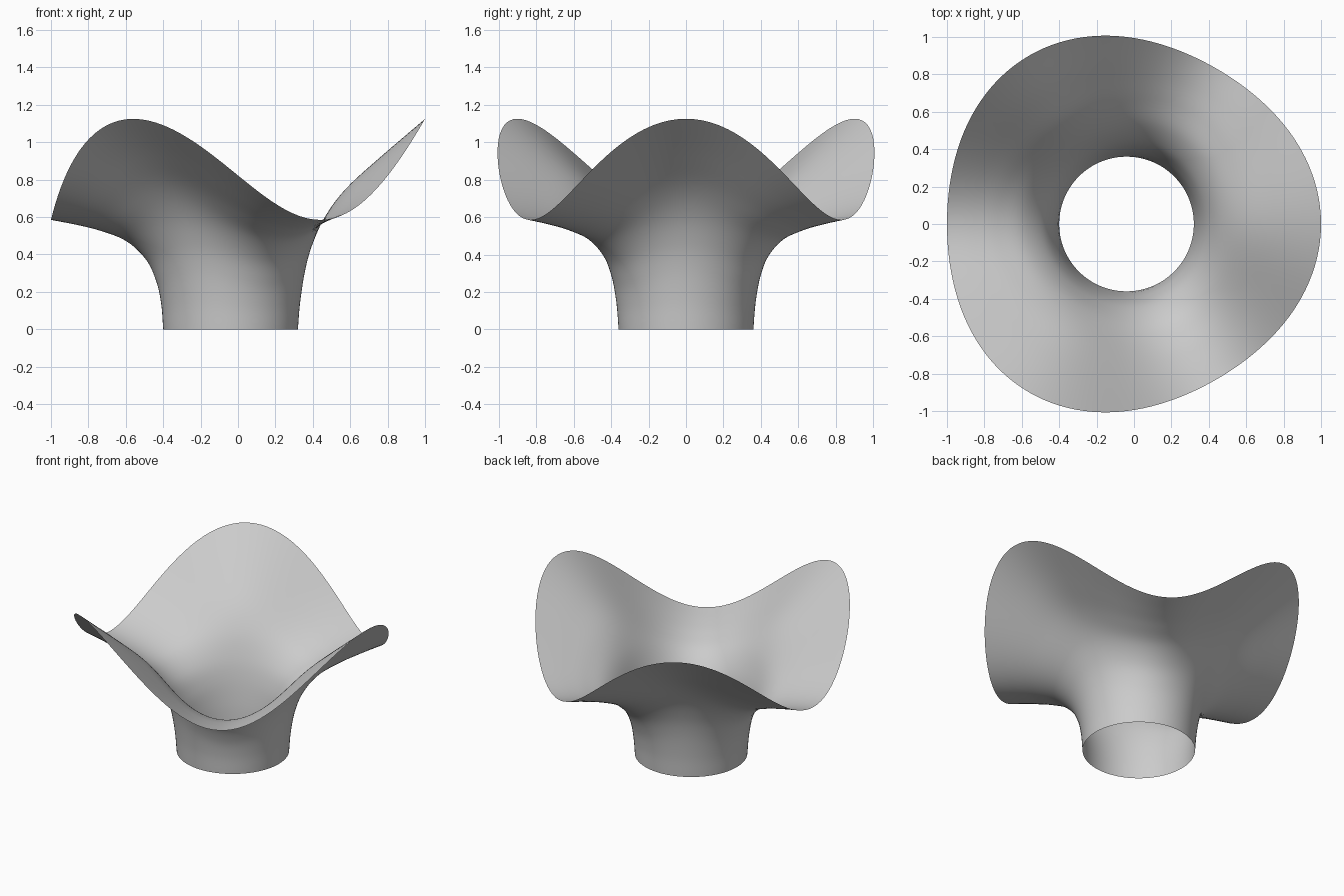
import bpy, math

if "Cube" in bpy.data.objects:
    bpy.data.objects.remove(bpy.data.objects["Cube"])

# Section curves (radius, height) along the three raised lobes and the three dips
PEAK = [(.36, 0), (.373, .15), (.40, .32), (.44, .46), (.51, .61), (.62, .755), (.80, .92), (1.04, 1.125)]
DIP = [(.36, 0), (.370, .13), (.395, .25), (.45, .37), (.555, .47), (.69, .525), (.82, .558), (.96, .585)]
CENTRE_X = -0.04
SEGMENTS, STEPS = 144, 6


def smooth_curve(pts):
    """Catmull-Rom curve through the points."""
    ends = lambda a, b: (2 * a[0] - b[0], 2 * a[1] - b[1])
    p = [ends(pts[0], pts[1])] + pts + [ends(pts[-1], pts[-2])]
    out = []
    for i in range(1, len(p) - 2):
        for k in range(STEPS):
            t = k / STEPS
            out.append(tuple(0.5 * (2 * b + (c - a) * t + (2 * a - 5 * b + 4 * c - d) * t * t
                                    + (3 * b - a - 3 * c + d) * t ** 3)
                             for a, b, c, d in zip(p[i - 1], p[i], p[i + 1], p[i + 2])))
    return out + [pts[-1]]


# Sweep around the axis, blending between lobe and dip three times per turn
verts, faces = [], []
rows = list(zip(smooth_curve(PEAK), smooth_curve(DIP)))
for (rp, zp), (rd, zd) in rows:
    for j in range(SEGMENTS):
        a = 2 * math.pi * j / SEGMENTS
        w = 0.5 + 0.5 * math.cos(3 * a)
        r, z = rd + (rp - rd) * w, zd + (zp - zd) * w
        verts.append((CENTRE_X + r * math.cos(a), r * math.sin(a), z))
for i in range(len(rows) - 1):
    for j in range(SEGMENTS):
        k = (j + 1) % SEGMENTS
        faces.append((i * SEGMENTS + j, i * SEGMENTS + k, (i + 1) * SEGMENTS + k, (i + 1) * SEGMENTS + j))

mesh = bpy.data.meshes.new("flared_funnel")
mesh.from_pydata(verts, [], faces)
mesh.polygons.foreach_set("use_smooth", [True] * len(faces))
mesh.update()

# Single light grey colour
grey = bpy.data.materials.new("light_grey")
grey.diffuse_color = (0.6, 0.6, 0.6, 1)
grey.use_nodes = True
grey.node_tree.nodes["Principled BSDF"].inputs["Base Color"].default_value = grey.diffuse_color
mesh.materials.append(grey)
funnel = bpy.data.objects.new("flared_funnel", mesh)
bpy.context.collection.objects.link(funnel)
